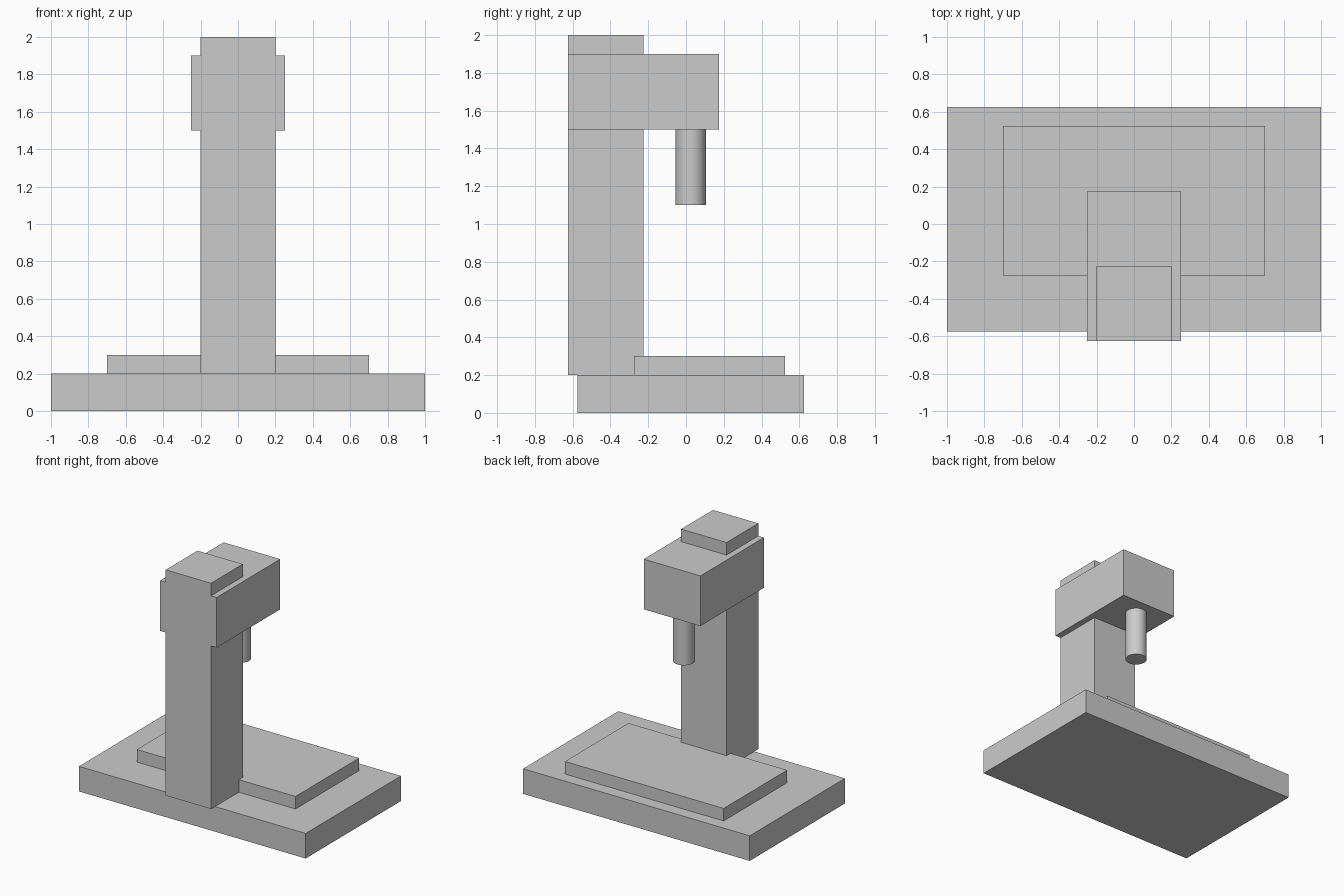
import bpy
import math

if "Cube" in bpy.data.objects:
    bpy.data.objects.remove(bpy.data.objects["Cube"])

grey = bpy.data.materials.new("plain grey")
grey.diffuse_color = (0.6, 0.6, 0.6, 1)
grey.use_nodes = True
grey.node_tree.nodes["Principled BSDF"].inputs["Base Color"].default_value = grey.diffuse_color


def box(name, x, y, z):
    """Box from (min, max) ranges on each axis."""
    ranges = (x, y, z)
    bpy.ops.mesh.primitive_cube_add(size=1, location=[(a + b) / 2 for a, b in ranges])
    ob = bpy.context.object
    ob.name = name
    ob.scale = [b - a for a, b in ranges]
    bpy.ops.object.transform_apply(location=False, rotation=False, scale=True)
    ob.data.materials.append(grey)


# Base plate with the raised work table
box("base", (-1, 1), (-0.575, 0.625), (0, 0.2))
box("work_table", (-0.7, 0.7), (-0.275, 0.525), (0.2, 0.3))

# Upright column, slightly overhanging the base, and the head it carries
box("column", (-0.2, 0.2), (-0.625, -0.225), (0.2, 2.0))
box("head", (-0.25, 0.25), (-0.625, 0.175), (1.5, 1.9))

# Round spindle hanging below the head
bpy.ops.mesh.primitive_cylinder_add(vertices=48, radius=0.08, depth=0.4,
                                    location=(0, 0.025, 1.3))
spindle = bpy.context.object
spindle.name = "spindle"
spindle.data.materials.append(grey)
bpy.ops.object.shade_smooth_by_angle(angle=math.radians(30))
